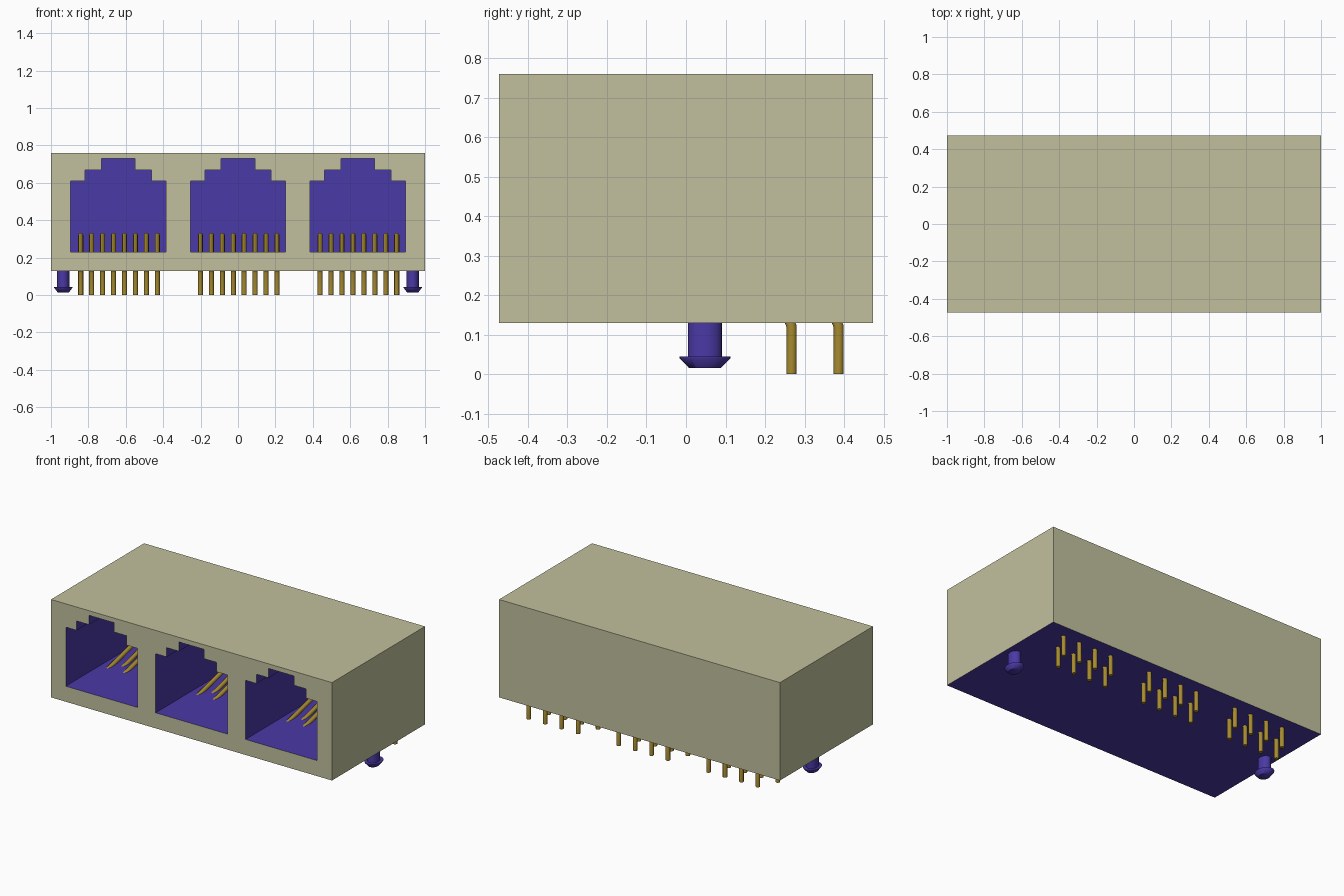
import bpy, bmesh, math
from mathutils import Vector

cube = bpy.data.objects.get("Cube")
if cube:
    bpy.data.objects.remove(cube, do_unlink=True)


def material(name, rgb):
    m = bpy.data.materials.new(name)
    m.diffuse_color = (*rgb, 1)
    m.use_nodes = True
    m.node_tree.nodes["Principled BSDF"].inputs["Base Color"].default_value = (*rgb, 1)
    return m


BEIGE = material("beige shell", (0.539, 0.527, 0.337))
PURPLE = material("purple plastic", (0.068, 0.041, 0.381))
GOLD = material("gold contact", (0.39, 0.26, 0.03))

# Overall dimensions
HALF_X, HALF_Y, Z0, Z1 = 1.0, 0.473, 0.13, 0.76
CAVITY_BACK = 0.41
PORTS = {"left": 0.64, "middle": 0.0, "right": -0.64}


def make_object(name, bm, mats, smooth=False):
    bmesh.ops.recalc_face_normals(bm, faces=bm.faces)
    mesh = bpy.data.meshes.new(name)
    bm.to_mesh(mesh)
    bm.free()
    for m in mats:
        mesh.materials.append(m)
    ob = bpy.data.objects.new(name, mesh)
    bpy.context.collection.objects.link(ob)
    if smooth:
        bpy.ops.object.select_all(action='DESELECT')
        ob.select_set(True)
        bpy.context.view_layer.objects.active = ob
        bpy.ops.object.shade_smooth_by_angle(angle=math.radians(50))
    return ob


def ring(bm, points, y):
    return [bm.verts.new((x, y, z)) for x, z in points]


def bridge(bm, a, b):
    n = len(a)
    return [bm.faces.new((a[i], a[(i + 1) % n], b[(i + 1) % n], b[i])) for i in range(n)]


# Housing: box whose front is pierced by three stepped sockets
bm = bmesh.new()
box = [(-HALF_X, Z0), (HALF_X, Z0), (HALF_X, Z1), (-HALF_X, Z1)]
half = [(0.255, 0.23), (0.255, 0.61), (0.177, 0.61), (0.177, 0.67), (0.09, 0.67), (0.09, 0.73)]
socket = half + [(-x, z) for x, z in reversed(half)]

front = ring(bm, box, -HALF_Y)
back = ring(bm, box, HALF_Y)
sides = bridge(bm, front, back)
sides[0].material_index = 1                      # underside
bm.faces.new(back)
rims = [front]
for cx in PORTS.values():
    profile = [(cx + x, z) for x, z in socket]
    mouth = ring(bm, profile, -HALF_Y)
    end = ring(bm, profile, CAVITY_BACK)
    for f in bridge(bm, mouth, end) + [bm.faces.new(end)]:
        f.material_index = 1                     # socket lining
    rims.append(mouth)
edges = [bm.edges.get((r[i], r[(i + 1) % len(r)])) for r in rims for i in range(len(r))]
bmesh.ops.triangle_fill(bm, use_beauty=True, use_dissolve=False, edges=edges,
                        normal=(0, -1, 0))
make_object("housing", bm, [BEIGE, PURPLE])


# Round wire between points, with mitred bends
def wire(bm, points, radius=0.0135, sides=10):
    pts = [Vector(p) for p in points]
    rings = []
    for i, p in enumerate(pts):
        d_in = (p - pts[i - 1]).normalized() if i else (pts[1] - p).normalized()
        d_out = (pts[i + 1] - p).normalized() if i < len(pts) - 1 else d_in
        t = (d_in + d_out).normalized()
        across = Vector((1, 0, 0))
        up = t.cross(across)
        rings.append([bm.verts.new(p + radius * (across * math.cos(a) + up * math.sin(a)))
                      for a in (2 * math.pi * k / sides for k in range(sides))])
    for a, b in zip(rings, rings[1:]):
        bridge(bm, a, b)
    bm.faces.new(rings[0])
    bm.faces.new(rings[-1])


# Eight solder pins and sprung contacts per socket, staggered in two rows
for side, cx in PORTS.items():
    pins, contacts = bmesh.new(), bmesh.new()
    for i in range(8):
        x = cx + 0.004 + (i - 3.5) * 0.0585
        rear = i % 2
        y = 0.386 if rear else 0.267
        wire(pins, [(x, y, 0), (x, y, 0.122), (x, y - 0.008, 0.139), (x, y - 0.03, 0.147),
                    (x, y - 0.15, 0.147)])
        start = -0.03 if rear else -0.10
        tip = 0.33 if rear else 0.29
        wire(contacts, [(x, start - 0.06, 0.21), (x, tip, 0.32)])
    make_object(side + "_solder_pins", pins, [GOLD], True)
    make_object(side + "_spring_contacts", contacts, [GOLD], True)

# Locating pegs: slightly oval shaft with a flared, tapered head
peg_profile = [(0.040, 0.015), (0.065, 0.041), (0.065, 0.044), (0.043, 0.044), (0.043, 0.135)]
for side, sx in (("left", 1), ("right", -1)):
    bm = bmesh.new()
    n = 24
    rings = [[bm.verts.new((sx * 0.934 + 0.77 * r * math.cos(2 * math.pi * k / n),
                            0.048 + r * math.sin(2 * math.pi * k / n), z)) for k in range(n)]
             for r, z in peg_profile]
    for a, b in zip(rings, rings[1:]):
        bridge(bm, a, b)
    bm.faces.new(rings[0])
    bm.faces.new(rings[-1])
    make_object(side + "_locating_peg", bm, [PURPLE], True)
